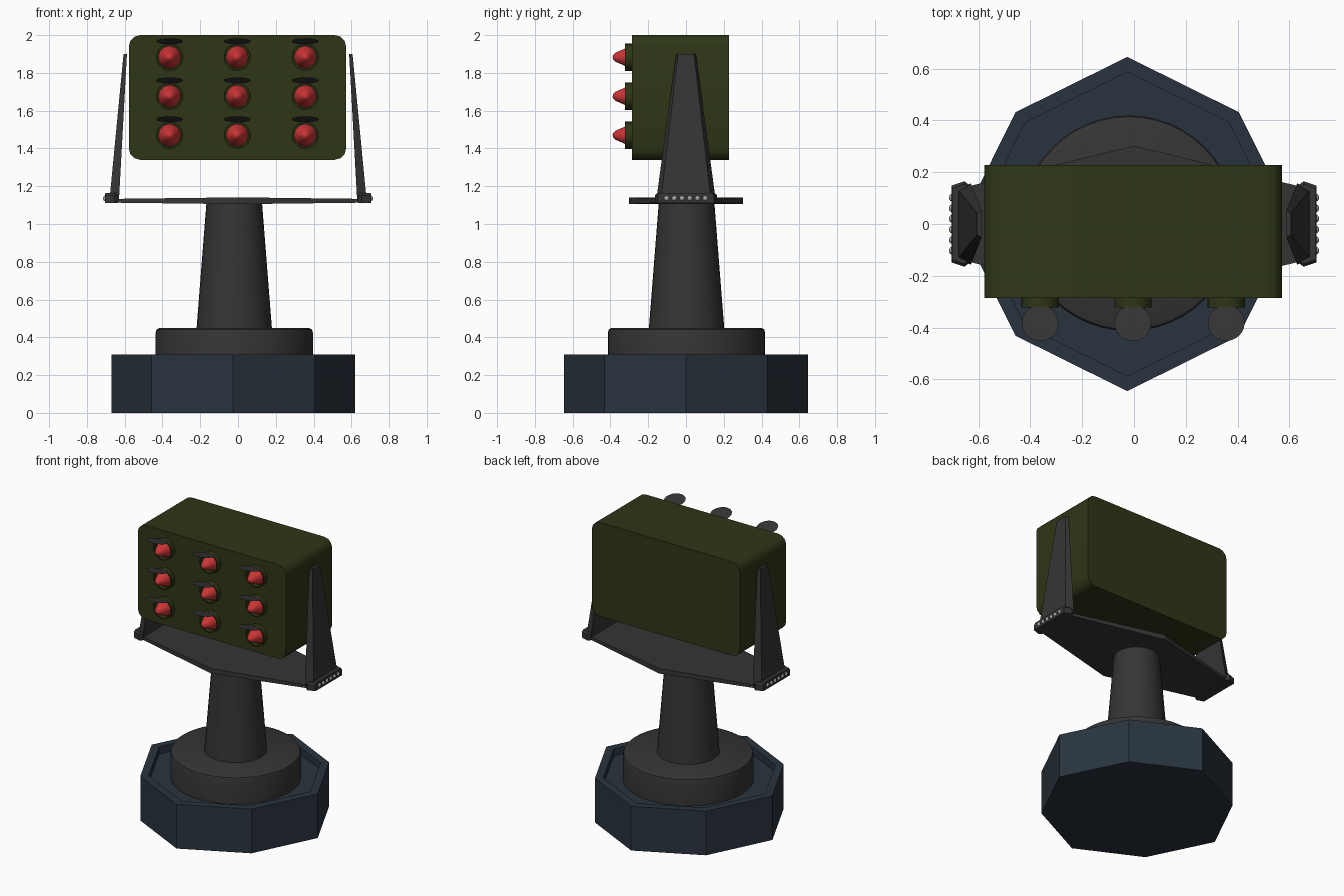
import bpy, bmesh, math
from mathutils import Matrix, Vector

if "Cube" in bpy.data.objects:
    bpy.data.objects.remove(bpy.data.objects["Cube"])


def material(name, r, g, b):
    m = bpy.data.materials.new(name)
    m.diffuse_color = (r, g, b, 1)
    m.use_nodes = True
    m.node_tree.nodes["Principled BSDF"].inputs["Base Color"].default_value = m.diffuse_color
    return m


DARK = material("dark_grey", 0.035, 0.035, 0.035)
BLUE = material("blue_grey", 0.022, 0.034, 0.048)
GREEN = material("olive_green", 0.027, 0.037, 0.008)
RED = material("red", 0.6, 0.035, 0.035)
STEEL = material("steel", 0.4, 0.4, 0.4)


def loft(name, rings, mat, smooth=False, cap=True):
    """Skin a list of equally sized point rings and cap both ends."""
    bm = bmesh.new()
    vs = [[bm.verts.new(p) for p in ring] for ring in rings]
    n = len(vs[0])
    for a, b in zip(vs, vs[1:]):
        for i in range(n):
            j = (i + 1) % n
            bm.faces.new((a[i], a[j], b[j], b[i]))
    if cap:
        bm.faces.new(vs[0])
        if len(vs) > 1:
            bm.faces.new(vs[-1])
    bmesh.ops.recalc_face_normals(bm, faces=bm.faces)
    me = bpy.data.meshes.new(name)
    bm.to_mesh(me)
    bm.free()
    me.materials.append(mat)
    ob = bpy.data.objects.new(name, me)
    bpy.context.collection.objects.link(ob)
    if smooth:
        bpy.ops.object.select_all(action='DESELECT')
        ob.select_set(True)
        bpy.context.view_layer.objects.active = ob
        bpy.ops.object.shade_smooth_by_angle(angle=math.radians(40))
    return ob


def lathe(name, profile, n, mat, matrix=Matrix(), smooth=True):
    """Turn (radius, height) pairs about local z, then place with matrix."""
    rings = [[matrix @ Vector((r * math.cos(2 * math.pi * i / n),
                               r * math.sin(2 * math.pi * i / n), h))
              for i in range(n)] for r, h in profile]
    return loft(name, rings, mat, smooth)


CX = -0.02

# Octagonal base with a raised rim and shallow recess
def octagon(scale, z):
    return [(-0.026 + scale * r * math.cos(math.pi / 4 * i),
             scale * r * math.sin(math.pi / 4 * i), z)
            for i, r in enumerate([0.645, 0.61] * 4)]

loft("base", [octagon(1, 0), octagon(1, 0.31), octagon(0.91, 0.31),
              octagon(0.91, 0.26)], BLUE)

# Turntable and tapered column
place = Matrix.Translation((CX, 0.003, 0))
lathe("turntable", [(0.416, 0.25), (0.416, 0.425), (0.411, 0.442), (0.395, 0.45)],
      48, DARK, place)
lathe("column", [(0.2, 0.44), (0.147, 1.115)], 32, DARK, place)

# Cross plate, widest and thickest in the middle
loft("cross_plate", [[(x, -w, 1.123 - t), (x, w, 1.123 - t),
                      (x, w, 1.123 + t), (x, -w, 1.123 + t)]
                     for x, w, t in ((-0.66, 0.14, 0.01), (0, 0.302, 0.018),
                                     (0.66, 0.14, 0.01))], DARK)

# Side arms with brackets and bolts
for side, s in (("left", -1), ("right", 1)):
    loft(side + "_arm",
         [[(s * xi, -wi, z), (s * xi, wi, z), (s * xo, wo, z), (s * xo, -wo, z)]
          for xi, wi, xo, wo, z in ((0.63, 0.157, 0.68, 0.132, 1.13),
                                    (0.588, 0.052, 0.606, 0.042, 1.9))], DARK)
    outline = [(0.635, -0.15), (0.655, -0.165), (0.705, -0.148),
               (0.705, 0.148), (0.655, 0.165), (0.635, 0.15)]
    loft(side + "_bracket",
         [[(s * (0.665 + (x - 0.665) * k), y * k, z) for x, y in outline]
          for k, z in ((1, 1.11), (1, 1.15), (0.93, 1.163))], DARK)
    for i in range(6):
        m = (Matrix.Translation((s * 0.703, -0.103 + 0.041 * i, 1.136))
             @ Matrix.Rotation(s * math.pi / 2, 4, 'Y'))
        lathe(f"{side}_bolt_{i + 1}", [(0.015, 0), (0.012, 0.007), (0.004, 0.012)],
              8, STEEL, m)

# Launcher housing with rounded long edges
def rounded_rect(y, r=0.06, seg=3):
    pts = []
    for k, (x, z) in enumerate(((0.572, 2.0), (-0.578, 2.0),
                                (-0.578, 1.34), (0.572, 1.34))):
        sx, sz = (1 if x > 0 else -1), (1 if z > 1.6 else -1)
        for i in range(seg + 1):
            a = math.pi / 2 * (k + i / seg)
            pts.append((x - sx * r + r * math.cos(a), y,
                        z - sz * r + r * math.sin(a)))
    return pts

loft("housing", [rounded_rect(-0.286), rounded_rect(0.227)], GREEN, True)

# Nine tubes, each with a nose cone and an open lid
for row, z in enumerate((1.883, 1.676, 1.47)):
    for col, x in enumerate((-0.362, -0.004, 0.356)):
        tag = f"{row + 1}_{col + 1}"
        face = (Matrix.Translation((x, -0.286, z))
                @ Matrix.Rotation(math.pi / 2, 4, 'X'))
        lathe("tube_" + tag, [(0.072, -0.005), (0.072, 0.036),
                              (0.065, 0.036), (0.065, 0.002)], 24, GREEN, face)
        lathe("nose_" + tag, [(0.06, 0.001), (0.055, 0.02), (0.042, 0.045),
                              (0.025, 0.085), (0.012, 0.099), (0.002, 0.102)],
              12, RED, face)
        lid = (Matrix.Translation((x, -0.382, z + 0.084))
               @ Matrix.Rotation(math.radians(-13), 4, 'X'))
        lathe("lid_" + tag, [(0.071, 0)], 24, DARK, lid)
